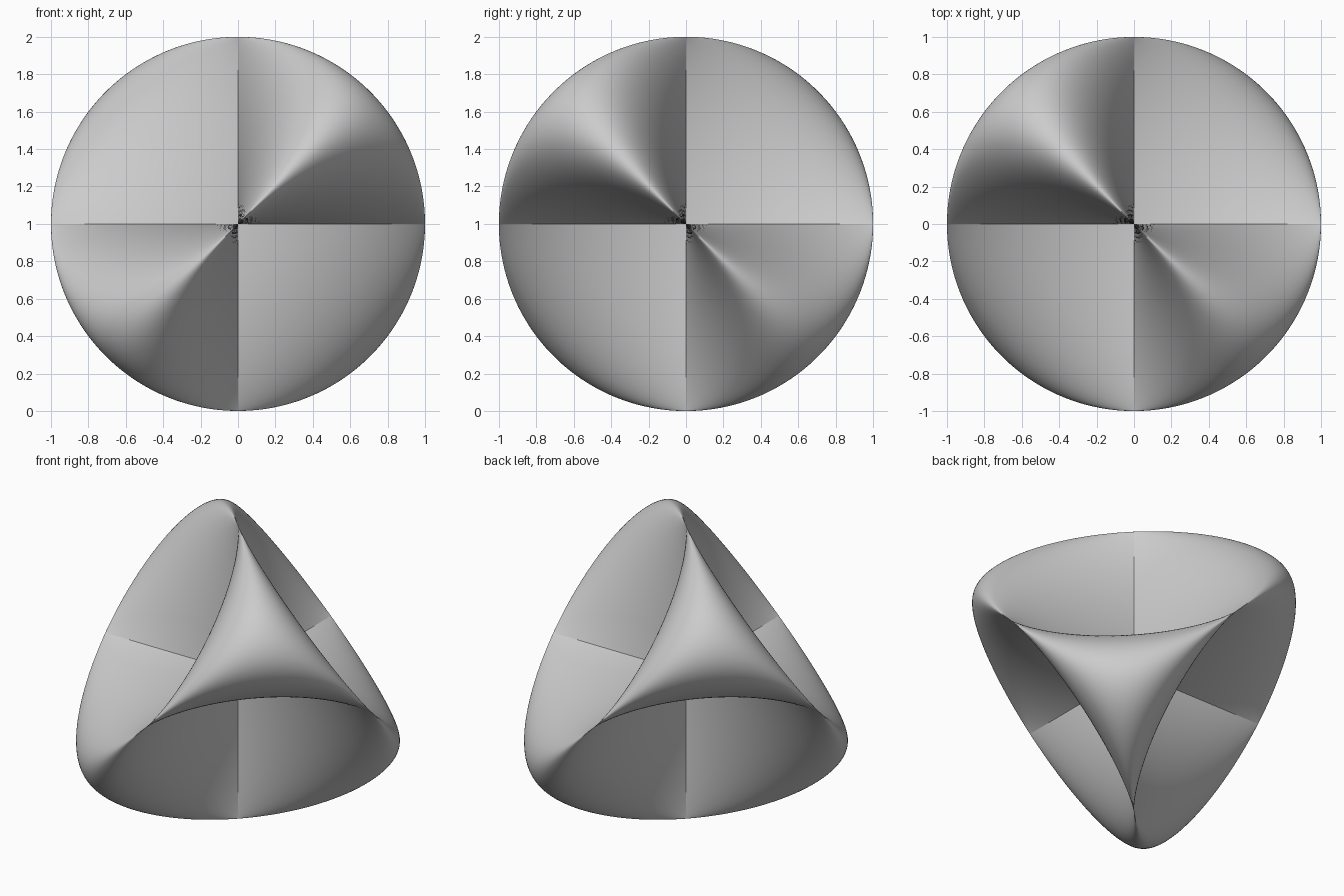
import bpy
import bmesh
from mathutils import Vector

if "Cube" in bpy.data.objects:
    bpy.data.objects.remove(bpy.data.objects["Cube"])

N = 84  # subdivisions along each edge of a lobe


def lobe_point(i, j):
    """One octant of a sphere folded into a closed lobe (pairwise products)."""
    d = Vector((i, j, N - i - j)).normalized()
    return Vector((2 * d.y * d.z, 2 * d.x * d.z, 2 * d.x * d.y))


def add_lobe(bm, signs):
    """Add a mirrored copy of the lobe, lifted so the model stands on z = 0."""
    v = {}
    for i in range(N + 1):
        for j in range(N + 1 - i):
            p = lobe_point(i, j)
            v[i, j] = bm.verts.new((p.x * signs[0], p.y * signs[1], p.z * signs[2] + 1))
    # mirrored an odd number of times, so the winding is reversed to face outward
    for i in range(N):
        for j in range(N - i):
            bm.faces.new((v[i, j], v[i, j + 1], v[i + 1, j]))
            if i + j < N - 1:
                bm.faces.new((v[i + 1, j], v[i, j + 1], v[i + 1, j + 1]))


# Four lobes in alternate octants form the self-crossing surface
bm = bmesh.new()
for signs in ((1, -1, 1), (-1, 1, 1), (1, 1, -1), (-1, -1, -1)):
    add_lobe(bm, signs)
for f in bm.faces:
    f.smooth = True

mesh = bpy.data.meshes.new("four_lobed_surface")
bm.to_mesh(mesh)
bm.free()
surface = bpy.data.objects.new("four_lobed_surface", mesh)
bpy.context.collection.objects.link(surface)
